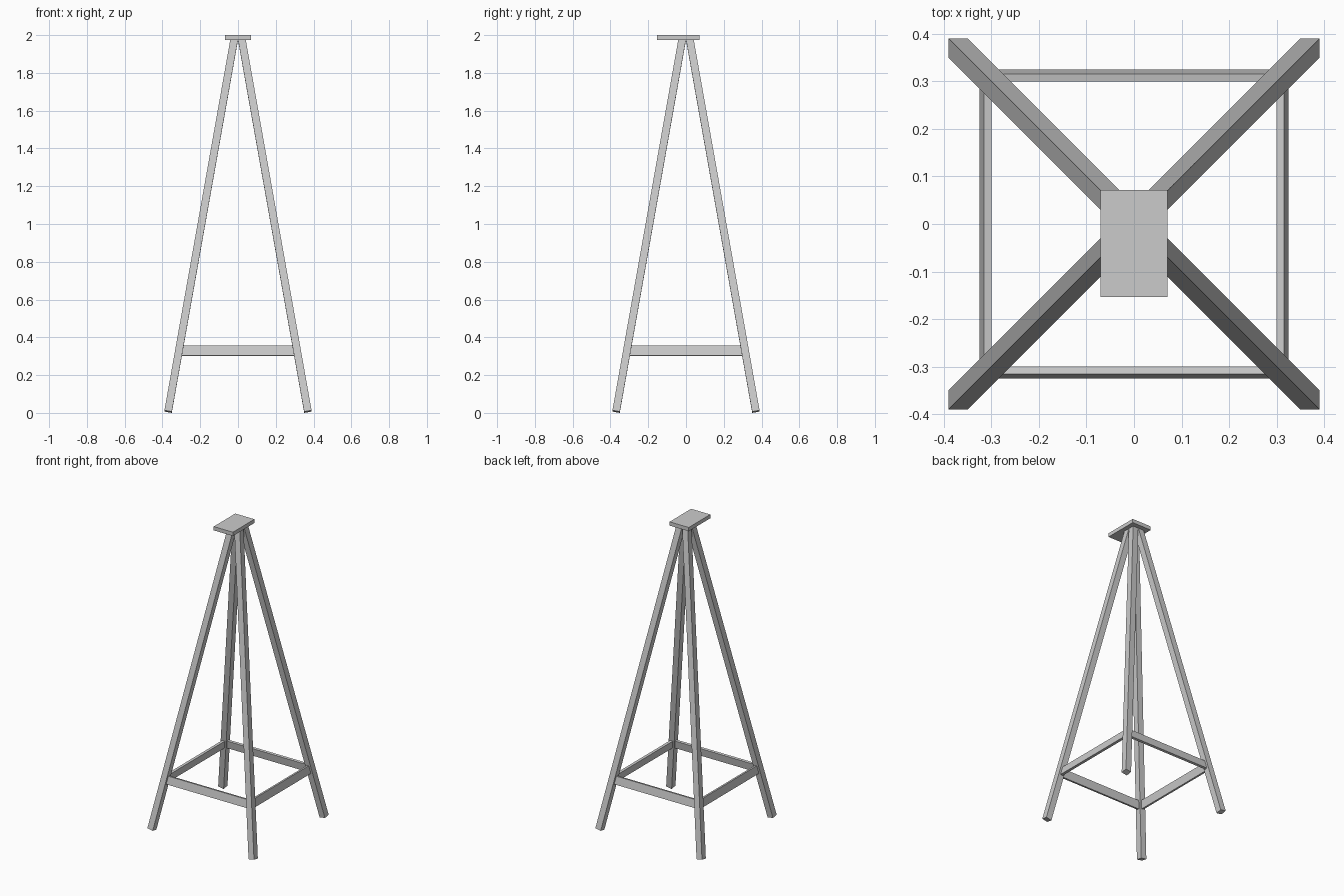
import bpy
import math
from mathutils import Matrix, Vector

if "Cube" in bpy.data.objects:
    bpy.data.objects.remove(bpy.data.objects["Cube"])


def box(name, size, matrix):
    """Unit cube scaled to size, then placed by a matrix."""
    bpy.ops.mesh.primitive_cube_add(size=1)
    ob = bpy.context.object
    ob.name = name
    ob.data.transform(matrix @ Matrix.Diagonal((*size, 1)))
    return ob


foot = Vector((0.37, 0.37, 0.007))
apex = Vector((0.019, 0.019, 1.983))
axis = apex - foot
lean = math.atan2(foot.x - apex.x, axis.z)

# Splayed square leg, tilted from vertical toward the apex
leg_matrix = (Matrix.Translation((foot + apex) / 2)
              @ Vector((0, 0, 1)).rotation_difference(axis).to_matrix().to_4x4())

# Brace rail between two legs, leaning with the legs
rail_matrix = (Matrix.Translation((0, -0.312, 0.328))
               @ Matrix.Rotation(-lean, 4, 'X'))

corners = ["back_right", "back_left", "front_left", "front_right"]
sides = ["front", "right", "back", "left"]
for i in range(4):
    turn = Matrix.Rotation(i * math.pi / 2, 4, 'Z')
    box(corners[i] + "_leg", (0.04, 0.04, axis.length), turn @ leg_matrix)
    box(sides[i] + "_rail", (0.61, 0.016, 0.053), turn @ rail_matrix)

# Top plate, overhanging toward the front
box("top_plate", (0.14, 0.225, 0.025), Matrix.Translation((0, -0.041, 1.9875)))
